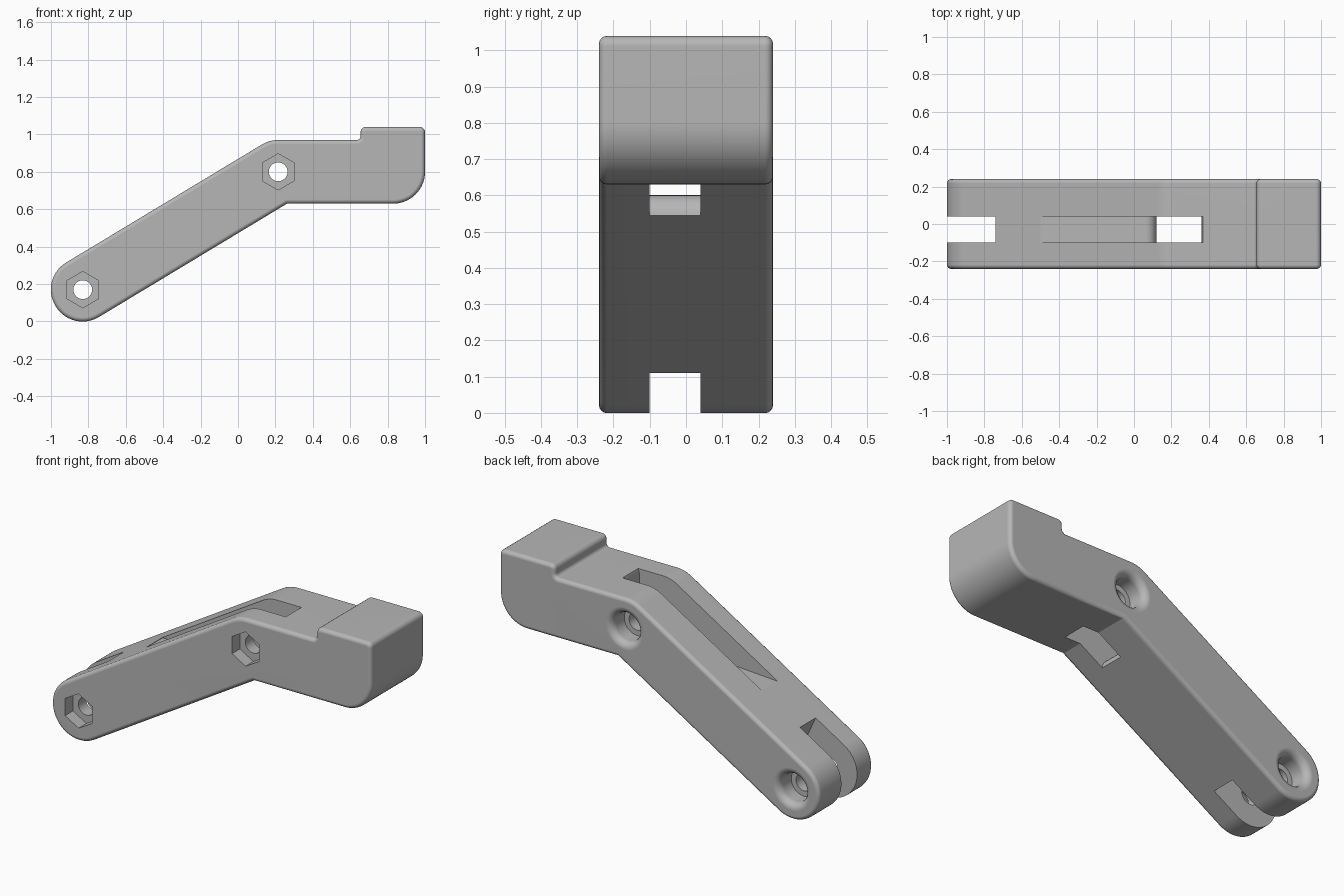
import bpy, bmesh
from math import pi, sin, cos, tan
from mathutils import Vector

cube = bpy.data.objects.get("Cube")
if cube:
    bpy.data.objects.remove(cube)

R = 0.17                       # half thickness of the arm
HALF = 0.24                    # half depth of the body
END = Vector((-0.83, R))       # lower pivot (x, z)
ELBOW = Vector((0.215, 0.80))  # upper pivot (x, z)
U = (ELBOW - END).normalized()
N = Vector((-U.y, U.x))

grey = bpy.data.materials.new("light grey plastic")
grey.use_nodes = True
colour = (0.47, 0.47, 0.47, 1)
grey.diffuse_color = colour
grey.node_tree.nodes["Principled BSDF"].inputs["Base Color"].default_value = colour


def rounded(corners):
    """Turn (point, radius, steps) corners into an outline with arcs."""
    out = []
    for i, (p, r, steps) in enumerate(corners):
        p = Vector(p)
        if not r:
            out.append(p)
            continue
        a = (Vector(corners[i - 1][0]) - p).normalized()
        b = (Vector(corners[(i + 1) % len(corners)][0]) - p).normalized()
        half = a.angle(b) / 2
        centre = p + (a + b).normalized() * (r / sin(half))
        start = p + a * (r / tan(half)) - centre
        end = p + b * (r / tan(half)) - centre
        sweep = start.angle(end)
        for k in range(steps + 1):
            t = k / steps
            out.append(centre + (start * sin((1 - t) * sweep)
                                 + end * sin(t * sweep)) / sin(sweep))
    return out


def inset(outline, d):
    """Move a counterclockwise outline inwards by d."""
    out = []
    for i, p in enumerate(outline):
        a = (p - outline[i - 1]).normalized()
        b = (outline[(i + 1) % len(outline)] - p).normalized()
        na, nb = Vector((-a.y, a.x)), Vector((-b.y, b.x))
        out.append(p + (na + nb) * (d / (1 + na.dot(nb))))
    return out


def loft(name, sections):
    """Skin a closed solid through (outline, y) sections."""
    bm = bmesh.new()
    rings = [[bm.verts.new((p[0], y, p[1])) for p in outline]
             for outline, y in sections]
    bm.faces.new(rings[0])
    bm.faces.new(rings[-1][::-1])
    for lo, hi in zip(rings, rings[1:]):
        for i in range(len(lo)):
            bm.faces.new((lo[i], lo[i - 1], hi[i - 1], hi[i]))
    bmesh.ops.recalc_face_normals(bm, faces=bm.faces)
    mesh = bpy.data.meshes.new(name)
    bm.to_mesh(mesh)
    bm.free()
    mesh.materials.append(grey)
    obj = bpy.data.objects.new(name, mesh)
    bpy.context.collection.objects.link(obj)
    return obj


def lathe(name, centre, profile, sides):
    """Turn (radius, y) points about a y axis through centre."""
    angles = [pi / 2 + 2 * pi * k / sides for k in range(sides)]
    return loft(name, [([centre + Vector((cos(a), sin(a))) * r for a in angles], y)
                       for r, y in profile])


# Bent arm with the raised pad at its upper end, rims rounded
kink = R * tan(U.angle(Vector((1, 0))) / 2)
side = rounded([
    (END - U * R + N * R, R * 0.99, 14),
    (END - U * R - N * R, R * 0.99, 14),
    (ELBOW + Vector((kink, -R)), 0, 0),
    ((1.0, 0.63), R, 14),
    ((1.0, 1.04), 0.028, 4),
    ((0.655, 1.04), 0.028, 4),
    ((0.655, 0.97), 0.02, 4),
    (ELBOW + Vector((-kink, R)), R, 6),
])
RIM = 0.022
rim = [(RIM * (1 - sin(k * pi / 8)), HALF - RIM * (1 - cos(k * pi / 8)))
       for k in range(5)]
body = loft("bent_arm", [(inset(side, d), -y) for d, y in rim]
            + [(inset(side, d), y) for d, y in rim[::-1]])

# Fork slot at the lower end and lever slot through the elbow
fork_slot = [(-1.2, -0.2), (-0.465, -0.2), (-0.60, 0.11), (-0.745, 0.43),
             (-0.745, 0.7), (-1.2, 0.7)]
lever_slot = rounded([
    ((-0.50, 1.2), 0, 0), ((-0.50, 0.565), 0, 0),
    ((0.12, 0.604), 0.055, 6), ((0.12, 0.4), 0, 0),
    ((0.36, 0.4), 0, 0), ((0.36, 0.94), 0, 0),
    ((0.372, 0.98), 0, 0), ((0.372, 1.2), 0, 0)])
cutters = [loft("slot_cutter", [(outline, -0.10), (outline, 0.04)])
           for outline in (fork_slot, lever_slot)]

# Nut pockets on the front, bolt holes with rounded counterbores on the back
flare = [(0.12 - 0.04 * sin(t * pi / 8), HALF - 0.04 * (1 - cos(t * pi / 8)))
         for t in range(4, -1, -1)]
for pivot in (END, ELBOW):
    cutters.append(lathe("nut_pocket_cutter", pivot,
                         [(0.097, -0.3), (0.097, -0.17)], 6))
    cutters.append(lathe("bolt_hole_cutter", pivot,
                         [(0.05, -0.3), (0.05, 0.13), (0.08, 0.13)]
                         + flare + [(0.12, 0.3)], 40))

# Cut the openings
bpy.context.view_layer.objects.active = body
for cutter in cutters:
    mod = body.modifiers.new("cut", 'BOOLEAN')
    mod.operation = 'DIFFERENCE'
    mod.solver = 'EXACT'
    mod.object = cutter
    bpy.ops.object.modifier_apply(modifier=mod.name)
for cutter in cutters:
    bpy.data.objects.remove(cutter)

# Smooth the curved faces, keep the cut edges crisp
bpy.ops.object.select_all(action='DESELECT')
body.select_set(True)
bpy.ops.object.shade_smooth_by_angle(angle=pi / 6)
weighted = body.modifiers.new("flat_face_normals", 'WEIGHTED_NORMAL')
weighted.keep_sharp = True
